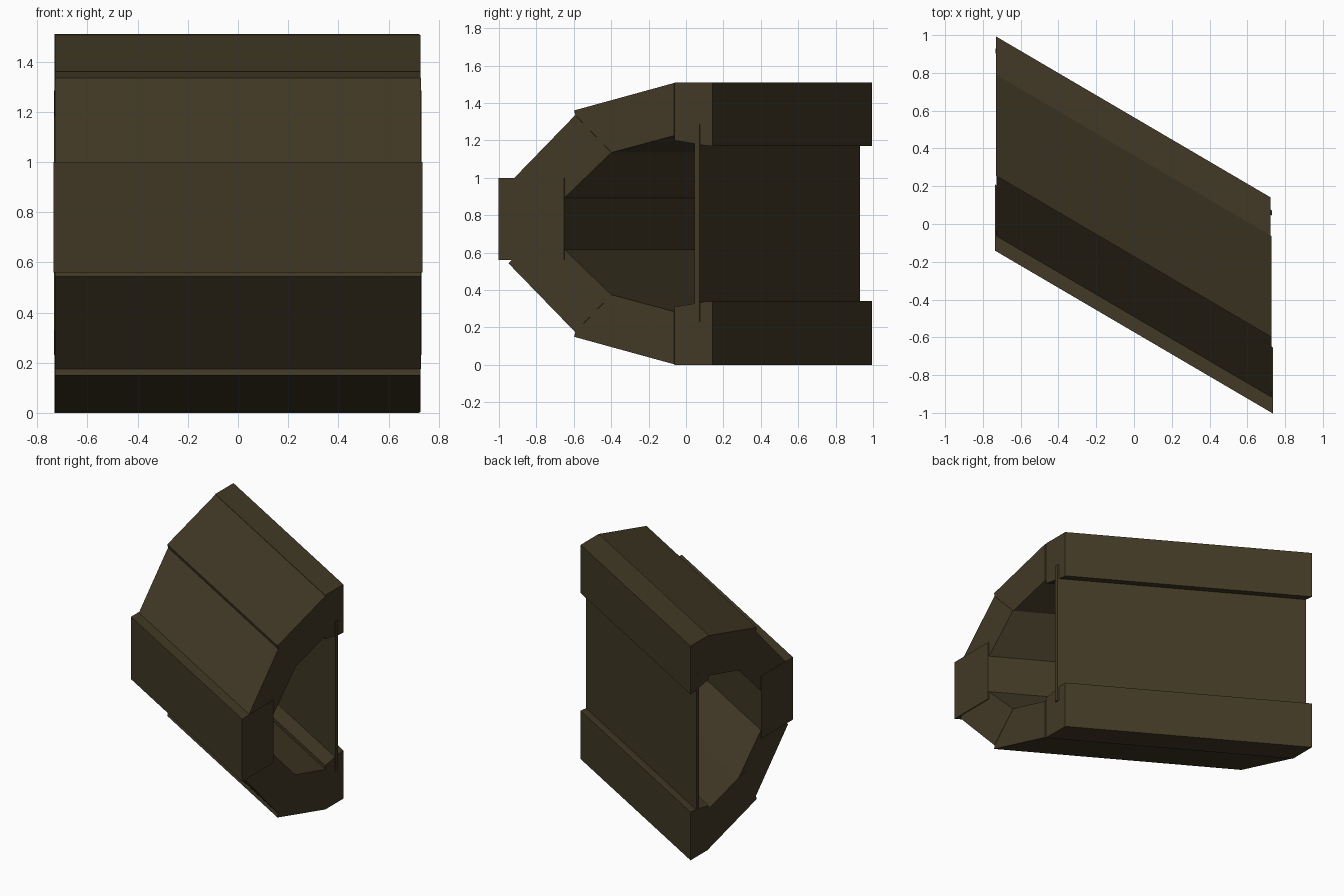
import bpy
import bmesh

if "Cube" in bpy.data.objects:
    bpy.data.objects.remove(bpy.data.objects["Cube"])

SLOPE = -0.586      # sideways drift of the section along x
MID_Z = 0.755       # height of the mirror plane

mat = bpy.data.materials.new("dark olive brown")
mat.diffuse_color = (0.054, 0.041, 0.019, 1)
mat.use_nodes = True
mat.node_tree.nodes["Principled BSDF"].inputs["Base Color"].default_value = mat.diffuse_color


def bar(name, profile, x0, x1):
    """Extrude a (y, z) profile, read at the right-hand end, along the slanted axis."""
    bm = bmesh.new()
    ends = [[bm.verts.new((x, y + SLOPE * (x - 0.73), z)) for y, z in profile]
            for x in (x0, x1)]
    bm.faces.new(ends[0])
    bm.faces.new(ends[1][::-1])
    n = len(profile)
    for i in range(n):
        j = (i + 1) % n
        bm.faces.new((ends[0][j], ends[0][i], ends[1][i], ends[1][j]))
    bmesh.ops.recalc_face_normals(bm, faces=bm.faces)
    mesh = bpy.data.meshes.new(name)
    bm.to_mesh(mesh)
    bm.free()
    mesh.materials.append(mat)
    bpy.context.collection.objects.link(bpy.data.objects.new(name, mesh))


def mirrored(name, profile, x0, x1):
    """Same bar above and below the mid height."""
    bar("upper_" + name, profile, x0, x1)
    bar("lower_" + name, [(y, 2 * MID_Z - z) for y, z in profile], x0, x1)


# front block and thin back plate, slightly longer than the rest
bar("front_block", [(-1, 0.56), (-0.65, 0.56), (-0.65, 1.0), (-1, 1.0)], -0.735, 0.735)
bar("back_plate", [(0.045, 0.23), (0.072, 0.23), (0.072, 1.285), (0.045, 1.285)], -0.733, 0.731)

# slanted walls, shoulders and rear rails
mirrored("slanted_wall", [(-0.95, 0.967), (-0.593, 1.335), (-0.40, 1.135),
                          (-0.65, 0.893), (-0.76, 0.787)], -0.729, 0.729)
mirrored("shoulder", [(-0.60, 1.36), (-0.065, 1.507), (-0.065, 1.225),
                      (-0.40, 1.135), (-0.53, 1.10)], -0.73, 0.727)
mirrored("rear_rail", [(-0.065, 1.51), (0.137, 1.51), (0.137, 1.17),
                       (0.10, 1.172), (-0.065, 1.20)], -0.731, 0.723)
